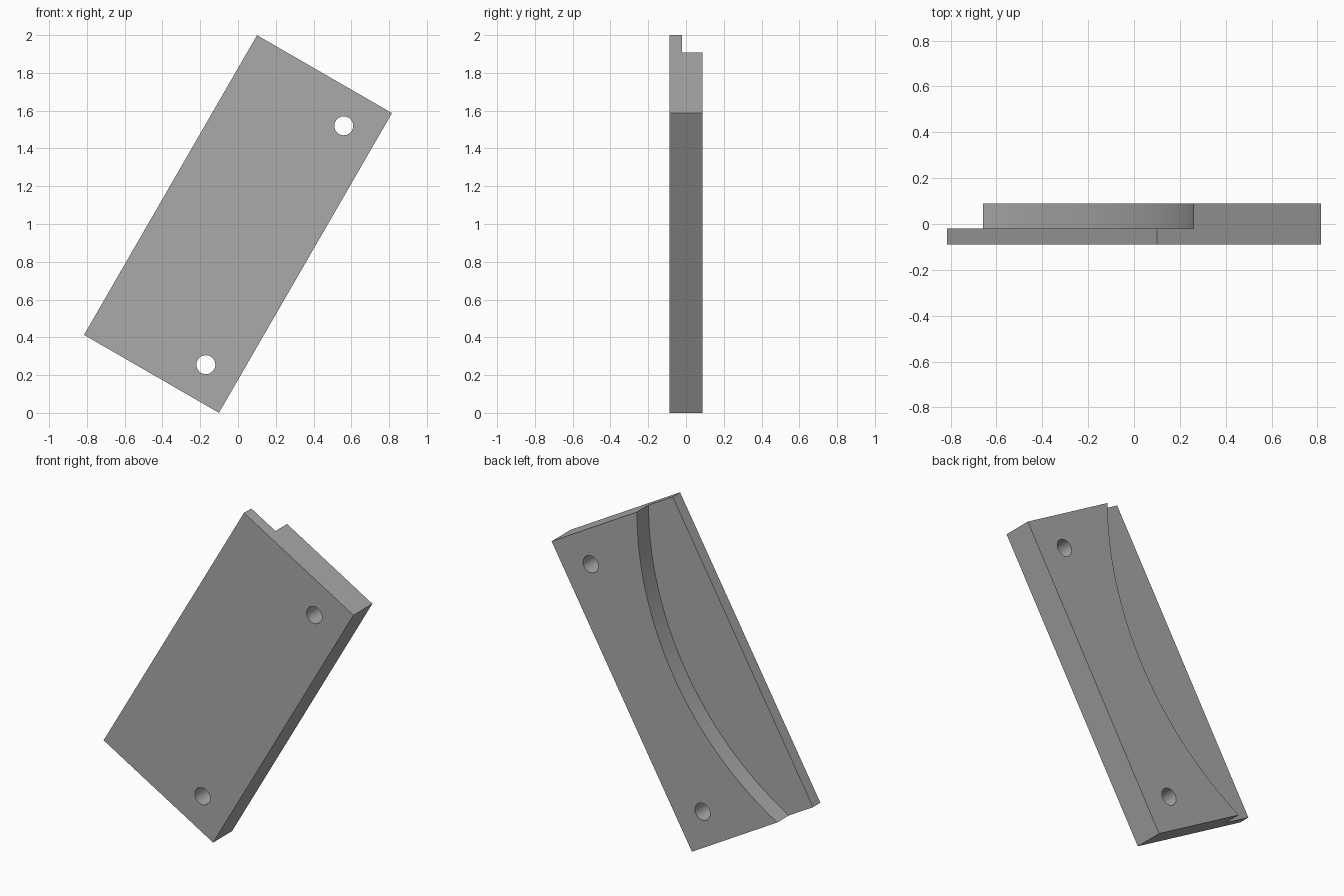
import bpy
import math
from mathutils import Matrix

if "Cube" in bpy.data.objects:
    bpy.data.objects.remove(bpy.data.objects["Cube"], do_unlink=True)

LENGTH, WIDTH, HALF_DEPTH = 1.832, 0.825, 0.0885
STEP_Y = -0.02          # level of the recessed floor
LEDGE = 0.182           # floor width at the two ends
RADIUS = LENGTH         # the recess arc spans sixty degrees
HOLE_X, HOLE_Z, HOLE_R = 0.225, 0.73, 0.05
TILT = Matrix.Translation((0, 0, 1)) @ Matrix.Rotation(math.radians(30), 4, 'Y')

grey = bpy.data.materials.new("plain grey")
grey.use_nodes = True
colour = (0.4, 0.4, 0.4, 1)
grey.diffuse_color = colour
grey.node_tree.nodes["Principled BSDF"].inputs["Base Color"].default_value = colour


def cylinder(name, x, z, radius, y0, y1, sides):
    """Cylinder running front to back."""
    bpy.ops.mesh.primitive_cylinder_add(vertices=sides, radius=radius, depth=y1 - y0)
    obj = bpy.context.object
    obj.name = name
    obj.hide_render = True
    obj.data.transform(Matrix.Translation((x, (y0 + y1) / 2, z))
                       @ Matrix.Rotation(math.pi / 2, 4, 'X'))
    obj.data.materials.append(grey)
    return obj


# Rectangular plate
bpy.ops.mesh.primitive_cube_add(size=1)
plate = bpy.context.object
plate.name = "stepped_plate"
plate.data.transform(Matrix.Diagonal((WIDTH, 2 * HALF_DEPTH, LENGTH, 1)))
plate.data.materials.append(grey)

# Curved recess in the back and two through holes
sagitta = RADIUS * (1 - math.cos(math.radians(30)))
centre_x = -WIDTH / 2 + LEDGE + sagitta - RADIUS
cutters = [cylinder("recess_cutter", centre_x, 0, RADIUS, STEP_Y, 0.3, 240)]
for side, label in ((1, "upper"), (-1, "lower")):
    cutters.append(cylinder(label + "_hole_cutter", HOLE_X, side * HOLE_Z,
                            HOLE_R, -0.3, 0.3, 48))

bpy.context.view_layer.objects.active = plate
for cutter in cutters:
    cut = plate.modifiers.new(cutter.name, 'BOOLEAN')
    cut.operation = 'DIFFERENCE'
    cut.solver = 'EXACT'
    cut.object = cutter
    bpy.ops.object.modifier_apply(modifier=cut.name)
    bpy.data.objects.remove(cutter, do_unlink=True)

# Lean the finished plate and smooth its curved walls
plate.data.transform(TILT)
bpy.ops.object.select_all(action='DESELECT')
plate.select_set(True)
bpy.context.view_layer.objects.active = plate
bpy.ops.object.shade_smooth_by_angle(angle=math.radians(30))
